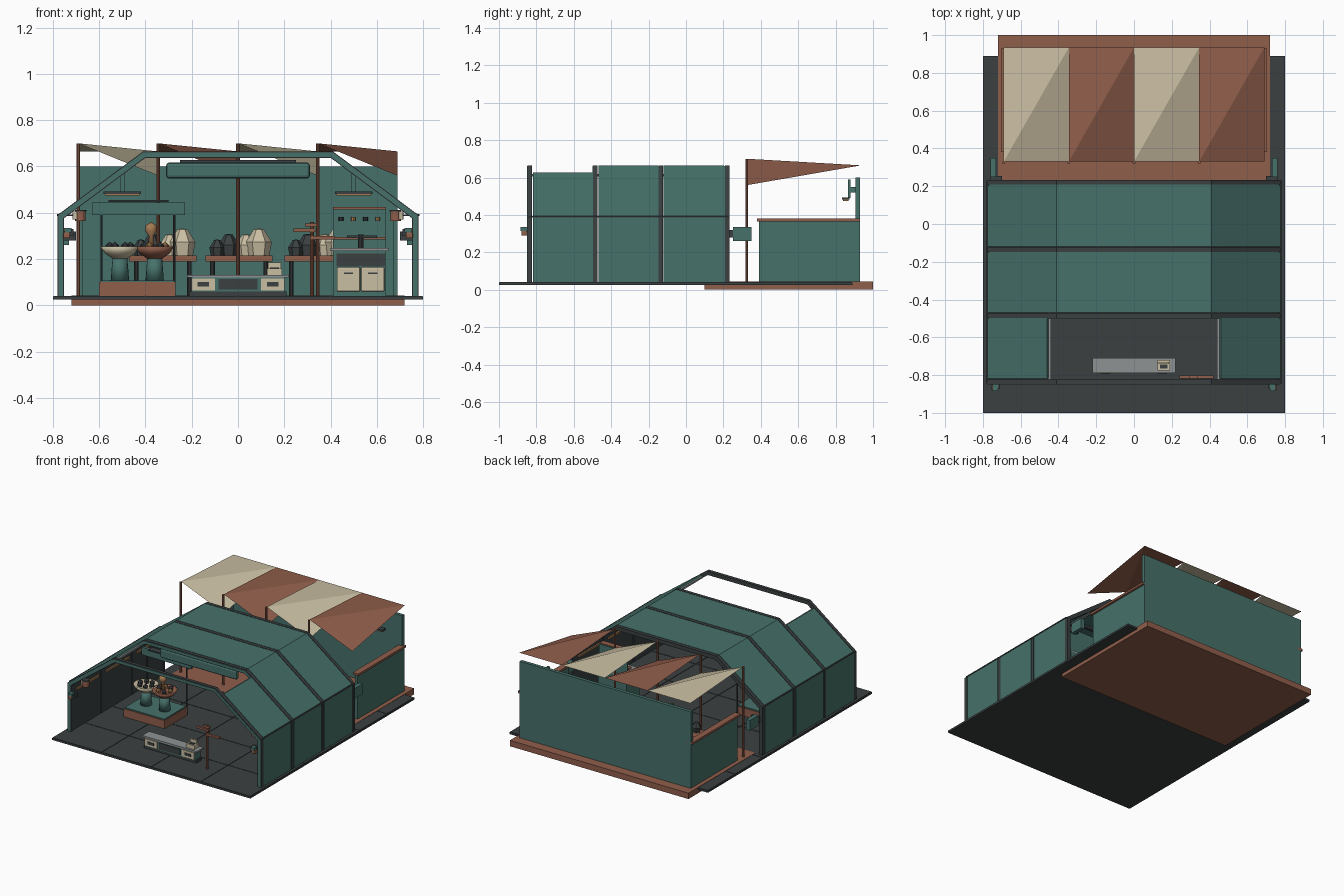
import bpy, bmesh, math
from mathutils import Vector, Matrix

if "Cube" in bpy.data.objects:
    bpy.data.objects.remove(bpy.data.objects["Cube"], do_unlink=True)


def material(name, rgb):
    m = bpy.data.materials.new(name)
    m.use_nodes = True
    m.diffuse_color = (*rgb, 1)
    m.node_tree.nodes["Principled BSDF"].inputs["Base Color"].default_value = (*rgb, 1)
    return m


TEAL = material("teal paint", (0.062, 0.165, 0.145))
DARK = material("dark slate", (0.043, 0.051, 0.053))
CLAY = material("terracotta", (0.28, 0.112, 0.07))
CREAM = material("cream", (0.59, 0.52, 0.365))
GREY = material("pale grey", (0.27, 0.29, 0.29))
TAN = material("tan wood", (0.38, 0.2, 0.085))


def finish(name, bm, mat, smooth=False):
    bmesh.ops.recalc_face_normals(bm, faces=bm.faces)
    for f in bm.faces:
        f.smooth = smooth
    me = bpy.data.meshes.new(name)
    bm.to_mesh(me)
    bm.free()
    me.materials.append(mat)
    ob = bpy.data.objects.new(name, me)
    bpy.context.collection.objects.link(ob)
    return ob


def box(name, x, y, z, mat, bevel=0):
    bm = bmesh.new()
    bmesh.ops.create_cube(bm, size=1)
    for v in bm.verts:
        v.co = [r[0] + (c + 0.5) * (r[1] - r[0]) for r, c in zip((x, y, z), v.co)]
    if bevel:
        bmesh.ops.bevel(bm, geom=bm.edges[:], offset=bevel, segments=2, affect='EDGES', profile=0.5)
    return finish(name, bm, mat)


def pair(name, x, y, z, mat, bevel=0):
    """Same box on both sides of the centre line."""
    box(name + "_left", x, y, z, mat, bevel)
    box(name + "_right", (-x[1], -x[0]), y, z, mat, bevel)


def lathe(name, profile, loc, mat, segs=12, smooth=True):
    bm = bmesh.new()
    vs = [bm.verts.new((r, 0, z)) for r, z in profile]
    es = [bm.edges.new(p) for p in zip(vs, vs[1:])]
    bmesh.ops.spin(bm, geom=vs + es, cent=(0, 0, 0), axis=(0, 0, 1), angle=math.tau, steps=segs)
    bmesh.ops.remove_doubles(bm, verts=bm.verts, dist=0.0005)
    bmesh.ops.translate(bm, verts=bm.verts, vec=loc)
    return finish(name, bm, mat, smooth)


def pole(name, loc, r, h, mat, segs=10):
    return lathe(name, [(0, 0), (r, 0), (r, h), (0, h)], loc, mat, segs, False)


def inset(path, d):
    """Mitred offset of an open path in the xz plane, to its right."""
    pts = [Vector(p) for p in path]
    dirs = [(b - a).normalized() for a, b in zip(pts, pts[1:])]
    out = []
    for i, p in enumerate(pts):
        n1, n2 = (Vector((t.y, -t.x)) for t in (dirs[max(i - 1, 0)], dirs[min(i, len(dirs) - 1)]))
        out.append(p + (n1 + n2) * (d / (1 + n1.dot(n2))))
    return out


def band(name, path, d0, d1, y0, y1, mat):
    """Strip of a given thickness along a path, extruded in y."""
    a, b = inset(path, d0), inset(path, d1)
    bm = bmesh.new()
    rings = [[bm.verts.new((p.x, y, p.y)) for p, y in ((u, y0), (u, y1), (w, y1), (w, y0))]
             for u, w in zip(a, b)]
    for r, s in zip(rings, rings[1:]):
        for k in range(4):
            bm.faces.new((r[k], r[k - 1], s[k - 1], s[k]))
    bm.faces.new(rings[0])
    bm.faces.new(rings[-1])
    return finish(name, bm, mat)


# Floor slab with thin tiles, and the rear deck
box("floor", (-0.8, 0.8), (-1, 0.89), (0.025, 0.038), DARK)
for i in range(4):
    for j in range(6):
        x, y = -0.8 + 0.4 * i, -1 + 0.315 * j
        box("floor_tile", (x + 0.002, x + 0.398), (y + 0.002, y + 0.313), (0.036, 0.041), DARK)
box("deck_base", (-0.72, 0.72), (0.1, 1), (0, 0.03), CLAY)
box("deck_top", (-0.72, 0.72), (0.23, 1), (0.03, 0.043), CLAY)

# Arched frames and cladding
half = [(-0.78, 0.04), (-0.78, 0.39), (-0.41, 0.665)]
arch = half + [(-x, z) for x, z in reversed(half)]
side = half[:2] + [(-0.46, 0.628)]
ribs = [-0.835, -0.485, -0.135, 0.22]
for y in ribs:
    band("arch_rib", arch, 0, 0.028, y - 0.012, y + 0.012, DARK)
    band("rib_face", arch, 0.004, 0.024, y - 0.016, y - 0.012, TEAL)
for n, (a, b) in enumerate(zip(ribs, ribs[1:])):
    a, b = a + 0.016, b - 0.016
    if n:
        band("roof_shell", arch, 0, 0.014, a, b, TEAL)
    else:
        band("side_shell_right", side, 0, 0.014, a, b, TEAL)
        band("side_shell_left", [(-x, z) for x, z in reversed(side)], 0, 0.014, a, b, TEAL)
    pair("wall_liner", (0.755, 0.765), (a, b), (0.04, 0.37), DARK)
    pair("wall_rail", (0.745, 0.755), (a + 0.03, b - 0.03), (0.32, 0.335), TAN)
pair("eave_rail", (0.765, 0.783), (-0.83, 0.22), (0.386, 0.394), DARK)
pair("roof_rail", (0.44, 0.46), (-0.83, 0.22), (0.605, 0.618), GREY)

# Rear yard walls
box("back_wall", (-0.69, 0.69), (0.905, 0.93), (0.04, 0.6), TEAL)
pair("yard_wall", (0.67, 0.69), (0.39, 0.905), (0.04, 0.365), TEAL)
pair("yard_wall_cap", (0.66, 0.705), (0.38, 0.93), (0.365, 0.38), CLAY)

# Twisted shade sails on poles
step = 0.345
for i in range(4):
    x = -0.69 + step * i
    pole("sail_pole", (x, 0.325, 0.04), 0.008, 0.66, CLAY)
    bm = bmesh.new()
    a, b, c, d = (bm.verts.new(p) for p in ((x, 0.33, 0.7), (x + step, 0.33, 0.56),
                                           (x + step, 0.935, 0.665), (x, 0.935, 0.665)))
    bm.faces.new((a, b, c))
    bm.faces.new((a, c, d))
    finish("shade_sail", bm, CLAY if i % 2 else CREAM)

# Wall lamps in the yard
pair("lamp_bar", (0.42, 0.58), (0.835, 0.875), (0.482, 0.492), DARK)
pair("lamp_glow", (0.425, 0.575), (0.84, 0.87), (0.474, 0.482), TAN)
pair("lamp_arm", (0.49, 0.51), (0.865, 0.88), (0.49, 0.59), TEAL)
pair("lamp_bracket", (0.49, 0.51), (0.88, 0.905), (0.52, 0.55), TEAL)

# Lanterns and end boxes on the frames
pair("front_lantern", (0.725, 0.755), (-0.88, -0.85), (0.29, 0.315), CLAY, 0.004)
pair("front_lantern_cap", (0.72, 0.75), (-0.885, -0.85), (0.315, 0.335), TEAL)
pair("front_lantern_hook", (0.71, 0.73), (-0.87, -0.83), (0.3, 0.33), DARK)
pair("rear_box", (0.73, 0.76), (0.25, 0.35), (0.26, 0.335), TEAL)
pair("rear_box_arm", (0.7, 0.76), (0.23, 0.255), (0.28, 0.32), DARK)
for s in (-1, 1):
    pole("drum_light", (s * 0.68, -0.78, 0.365), 0.022, 0.04, CLAY, 12)
    pole("drum_light_cap", (s * 0.68, -0.78, 0.405), 0.025, 0.008, DARK, 12)
    pole("drum_light_core", (s * 0.7, -0.78, 0.37), 0.015, 0.036, CREAM, 12)
    box("drum_light_arm", (s * 0.72 - 0.03, s * 0.72 + 0.03), (-0.785, -0.775), (0.385, 0.393), DARK)

# Large hanging header
box("header_panel", (-0.31, 0.31), (-0.46, -0.43), (0.548, 0.617), TEAL, 0.012)
box("header_rod", (-0.25, 0.25), (-0.45, -0.44), (0.617, 0.628), DARK)

# Front service counter
box("counter_body", (-0.2, 0.2), (-0.785, -0.715), (0.06, 0.12), TEAL)
box("counter_plinth", (-0.21, 0.21), (-0.78, -0.72), (0.041, 0.06), DARK)
box("counter_top", (-0.22, 0.22), (-0.79, -0.71), (0.12, 0.132), GREY)
box("counter_screen", (-0.085, 0.085), (-0.79, -0.784), (0.068, 0.114), DARK)
pair("counter_drawer", (0.1, 0.2), (-0.791, -0.784), (0.065, 0.116), CREAM)
pair("drawer_slot", (0.125, 0.175), (-0.795, -0.79), (0.082, 0.1), DARK)
box("till", (0.125, 0.19), (-0.775, -0.72), (0.132, 0.16), CREAM)
box("till_screen", (0.13, 0.185), (-0.74, -0.73), (0.16, 0.185), CREAM)
box("till_keys", (0.138, 0.177), (-0.765, -0.745), (0.16, 0.164), DARK)

# Direction post
pole("post", (0.32, -0.81, 0.041), 0.008, 0.32, CLAY)
for x0, x1, z in ((0.24, 0.335, 0.318), (0.31, 0.42, 0.285), (0.29, 0.34, 0.34)):
    box("post_arm", (x0, x1), (-0.818, -0.802), (z, z + 0.014), CLAY)

# Display plinth with two bowls, under a light frame
box("plinth", (-0.6, -0.27), (-0.46, -0.2), (0.041, 0.1), CLAY)
box("plinth_top", (-0.595, -0.275), (-0.455, -0.205), (0.1, 0.108), TEAL)
for x, mat, filling in ((-0.51, CREAM, DARK), (-0.36, CLAY, TAN)):
    lathe("pedestal", [(0, 0), (0.04, 0), (0.032, 0.1), (0, 0.1)], (x, -0.33, 0.105), TEAL, 16)
    lathe("bowl", [(0, 0), (0.03, 0), (0.065, 0.025), (0.085, 0.055), (0.075, 0.055), (0, 0.03)],
          (x, -0.33, 0.2), mat, 20)
    for k in range(6):
        a = k * math.tau / 6
        lathe("bowl_item", [(0, 0), (0.015, 0), (0.018, 0.02), (0, 0.035)],
              (x + 0.045 * math.cos(a), -0.33 + 0.045 * math.sin(a), 0.24), DARK if k % 2 else filling, 6, False)
lathe("scoop", [(0, 0), (0.012, 0), (0.01, 0.05), (0.026, 0.07), (0.024, 0.095), (0, 0.11)],
      (-0.375, -0.33, 0.25), TAN, 12)
for x in (-0.59, -0.275):
    pole("frame_post", (x, -0.2, 0.041), 0.005, 0.36, DARK)
box("menu_board", (-0.63, -0.23), (-0.21, -0.19), (0.39, 0.445), TEAL)
box("menu_lamp", (-0.56, -0.3), (-0.235, -0.19), (0.446, 0.456), DARK)

# Yard benches with faceted stones
for x in (-0.47, -0.14, 0.2):
    box("bench_top", (x, x + 0.29), (0.44, 0.56), (0.19, 0.215), CLAY)
    for dx in (0.03, 0.26):
        pole("bench_leg", (x + dx, 0.5, 0.041), 0.01, 0.15, DARK)
    for dx, dy, s, mat in ((0.05, 0.48, 0.6, DARK), (0.1, 0.51, 0.8, DARK),
                           (0.175, 0.52, 0.8, CREAM), (0.23, 0.49, 1, CREAM)):
        lathe("stone", [(0, 0), (0.045 * s, 0), (0.056 * s, 0.06 * s), (0.022 * s, 0.115 * s), (0, 0.12 * s)],
              (x + dx, dy, 0.213), mat, 6, False)

# Workstation with doors, worktop and tool board
box("station_body", (0.41, 0.64), (-0.05, 0.1), (0.041, 0.235), TEAL)
box("station_panel", (0.425, 0.635), (-0.056, -0.05), (0.17, 0.225), DARK)
box("station_top", (0.4, 0.65), (-0.06, 0.1), (0.235, 0.247), GREY)
box("tool_board", (0.41, 0.64), (0.08, 0.09), (0.247, 0.42), TEAL)
for z in (0.285, 0.415):
    box("tool_shelf", (0.41, 0.64), (0.04, 0.082), (z, z + 0.01), CLAY)
for i in range(2):
    x = 0.427 + 0.105 * i
    box("station_door", (x, x + 0.1), (-0.062, -0.05), (0.06, 0.165), CREAM, 0.005)
    box("door_handle", (x + 0.03, x + 0.07), (-0.067, -0.062), (0.135, 0.143), DARK)
for i in range(4):
    x = 0.445 + 0.053 * i
    pole("tool_knob", (x, 0.06, 0.365), 0.01, 0.016, TAN if i % 2 else DARK, 8)
box("press_arm", (0.47, 0.6), (0, 0.02), (0.29, 0.302), DARK)
pole("press_post", (0.53, 0.01, 0.247), 0.012, 0.06, DARK)
